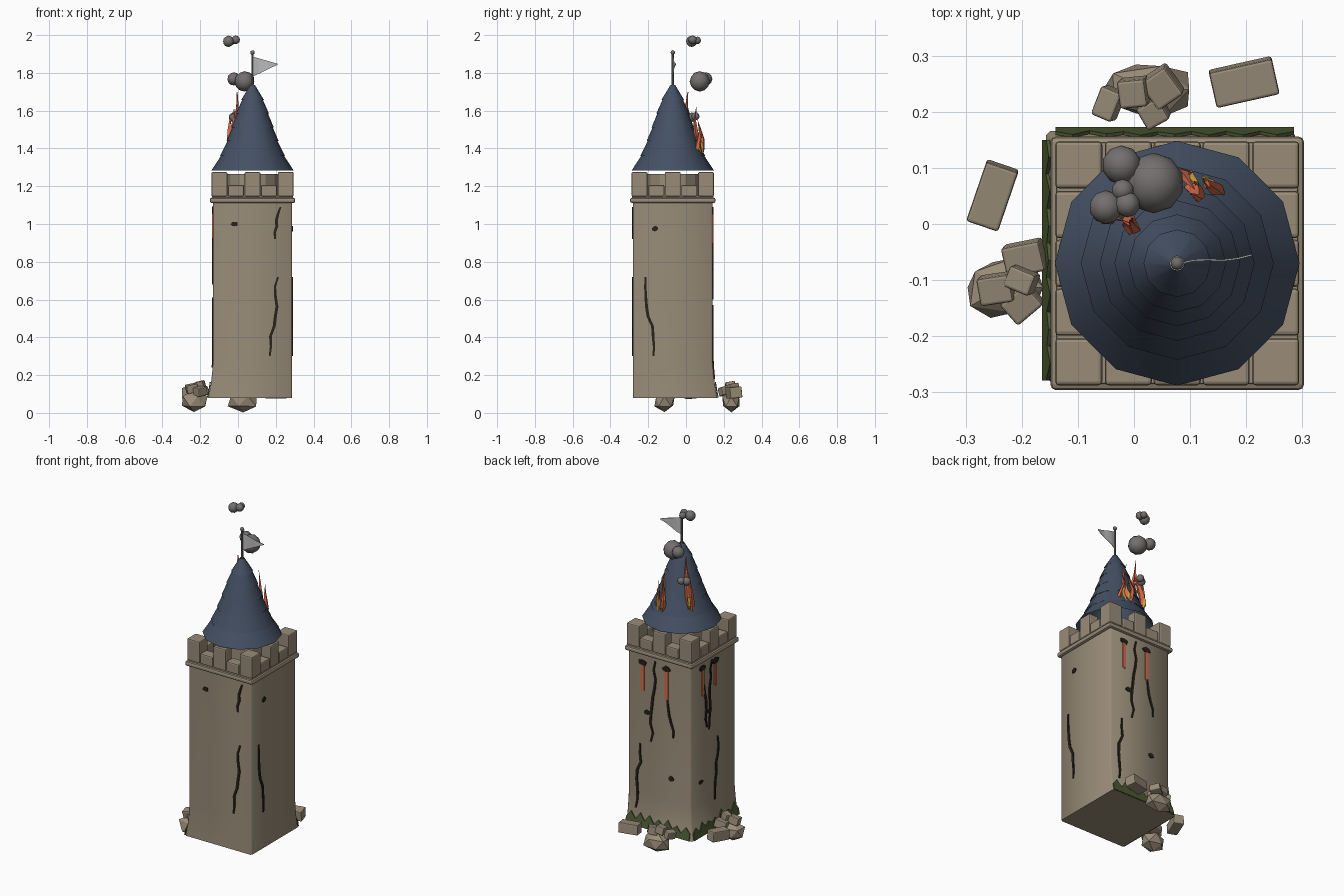
import bpy, bmesh, math, random
from mathutils import Vector, Matrix, Euler

if "Cube" in bpy.data.objects:
    bpy.data.objects.remove(bpy.data.objects["Cube"])

random.seed(4)
CX, CY = 0.077, -0.07


def mat(name, r, g, b):
    m = bpy.data.materials.new(name)
    m.diffuse_color = (r, g, b, 1)
    m.use_nodes = True
    m.node_tree.nodes["Principled BSDF"].inputs["Base Color"].default_value = m.diffuse_color
    return m


STONE = mat("sand stone", 0.32, 0.265, 0.19)
ROOF = mat("slate blue", 0.058, 0.08, 0.125)
SMOKE = mat("smoke grey", 0.17, 0.16, 0.155)
FIRE = mat("fire orange", 0.68, 0.15, 0.07)
EMBER = mat("ember yellow", 0.62, 0.34, 0.06)
DARK = mat("crack dark", 0.02, 0.016, 0.011)
MOSS = mat("moss green", 0.075, 0.105, 0.035)
CLOTH = mat("flag grey", 0.5, 0.5, 0.5)
POLE = mat("pole grey", 0.16, 0.15, 0.15)


def finish(name, bm, material, bevel=0, solid=0, smooth=0):
    bmesh.ops.recalc_face_normals(bm, faces=bm.faces)
    me = bpy.data.meshes.new(name)
    bm.to_mesh(me)
    bm.free()
    me.materials.append(material)
    ob = bpy.data.objects.new(name, me)
    bpy.context.collection.objects.link(ob)
    if solid:
        mod = ob.modifiers.new("thickness", 'SOLIDIFY')
        mod.thickness, mod.offset = solid, 0
    if bevel:
        mod = ob.modifiers.new("bevel", 'BEVEL')
        mod.width, mod.segments = bevel, 2
    if smooth:
        bpy.context.view_layer.objects.active = ob
        ob.select_set(True)
        bpy.ops.object.shade_smooth_by_angle(angle=math.radians(smooth))
        ob.select_set(False)
    return ob


def box(name, loc, size, rot=(0, 0, 0), material=STONE, bevel=0.006):
    bm = bmesh.new()
    m = Matrix.LocRotScale(Vector(loc), Euler(rot), Vector(size))
    bmesh.ops.create_cube(bm, size=1, matrix=m)
    return finish(name, bm, material, bevel)


def loft(bm, rings, caps=True):
    rows = [[bm.verts.new(p) for p in ring] for ring in rings]
    n = len(rows[0])
    for a, b in zip(rows, rows[1:]):
        for i in range(n):
            bm.faces.new((a[i], a[(i + 1) % n], b[(i + 1) % n], b[i]))
    if caps:
        bm.faces.new(rows[0])
        bm.faces.new(rows[-1])


def circle(x, y, z, r, n, start=0):
    return [(x + r * math.cos(start + i * math.tau / n),
             y + r * math.sin(start + i * math.tau / n), z) for i in range(n)]


# Tower body, flaring at the foot of the left and back walls
FLARE = [(0.08, 0.025), (0.11, 0.019), (0.15, 0.012), (0.2, 0.006), (0.27, 0.0), (1.115, 0.0)]


def body_ring(z, f, c=0.008):
    x0, x1, y0, y1 = -0.132 - f, 0.287, -0.281, 0.141 + f
    return [(x0 + c, y0, z), (x1 - c, y0, z), (x1, y0 + c, z), (x1, y1 - c, z),
            (x1 - c, y1, z), (x0 + c, y1, z), (x0, y1 - c, z), (x0, y0 + c, z)]


bm = bmesh.new()
loft(bm, [body_ring(z, f) for z, f in FLARE])
finish("tower_body", bm, STONE, smooth=50)

# Parapet: ledge courses, floor and battlements
box("parapet_ledge", (CX, CY, 1.125), (0.452, 0.452, 0.028), bevel=0.01)
box("parapet_course", (CX, CY, 1.142), (0.43, 0.43, 0.012), bevel=0.003)
for i in range(5):
    for j in range(5):
        if i in (0, 4) or j in (0, 4):
            h = 0.13 if i % 2 == 0 and j % 2 == 0 else 0.062
            w = 0.087
            sx = 0.062 if i in (0, 4) and j not in (0, 4) else w - 0.003
            sy = 0.062 if j in (0, 4) and i not in (0, 4) else w - 0.003
            x, y = CX + (i - 2) * w, CY + (j - 2) * w
            x += (i - 2) / 2 * (w - sx) / 2 if i in (0, 4) else 0
            y += (j - 2) / 2 * (w - sy) / 2 if j in (0, 4) else 0
            box("battlement", (x, y, 1.145 + h / 2), (sx, sy, h), bevel=0.007)
bm = bmesh.new()
loft(bm, [circle(CX, CY, z, 0.135, 12) for z in (1.14, 1.265)])
finish("roof_drum", bm, STONE)

# Tiered roof
tiers = [(1.283, 0.218, 0.165), (1.36, 0.172, 0.13), (1.44, 0.138, 0.105),
         (1.512, 0.112, 0.08), (1.585, 0.087, 0.053), (1.657, 0.06, 0.013)]
rings = []
for k, (z, lo, hi) in enumerate(tiers):
    top = tiers[k + 1][0] + 0.004 if k < 5 else 1.735
    rings += [circle(CX, CY, z, lo, 12), circle(CX, CY, top, hi, 12)]
bm = bmesh.new()
loft(bm, rings, caps=False)
finish("roof", bm, ROOF, smooth=40)

# Flagpole and pennant
bm = bmesh.new()
loft(bm, [circle(CX, CY, z, 0.006, 8) for z in (1.70, 1.905)])
bmesh.ops.create_icosphere(bm, subdivisions=2, radius=0.012,
                           matrix=Matrix.Translation((CX, CY, 1.908)))
finish("flagpole", bm, POLE, smooth=40)
bm = bmesh.new()
top, low = [], []
for i in range(6):
    t = i / 5
    x, y = CX + 0.005 + 0.128 * t, CY + 0.013 * t + 0.003 * math.sin(t * 7)
    top.append(bm.verts.new((x, y, 1.885 - 0.037 * t)))
    low.append(bm.verts.new((x, y, 1.782 + 0.062 * t)))
for i in range(5):
    bm.faces.new((low[i], low[i + 1], top[i + 1], top[i]))
finish("pennant", bm, CLOTH, solid=0.003)

# Smoke puffs
for x, y, z, r in [(-0.05, 0.03, 1.967, 0.03), (-0.012, 0.035, 1.975, 0.023), (-0.02, 0.06, 1.972, 0.02),
                   (0.035, 0.073, 1.755, 0.054), (-0.022, 0.105, 1.768, 0.035),
                   (-0.025, 0.03, 1.565, 0.025), (-0.003, 0.05, 1.57, 0.022)]:
    bm = bmesh.new()
    bmesh.ops.create_icosphere(bm, subdivisions=2, radius=r, matrix=Matrix.Translation((x, y, z)))
    finish("smoke_puff", bm, SMOKE, smooth=25)


# Flames: bent tapering tongues on the roof
def tongue(x, y, z, h, r, lean, material):
    bm = bmesh.new()
    rows = []
    for t, s in [(0, 0.5), (0.2, 1), (0.45, 0.75), (0.7, 0.4), (1, 0.04)]:
        b = 0.008 * math.sin(t * 6 + x * 90)
        rows.append(circle(x + lean[0] * t + b, y + lean[1] * t - b, z + h * t, r * s, 4, x * 40))
    loft(bm, rows)
    finish("flame", bm, material)


for x, y, z, h, r, lx, ly in [(-0.06, 0.02, 1.39, 0.22, 0.016, 0.035, -0.01),
                              (-0.03, 0.02, 1.42, 0.28, 0.018, 0.028, -0.01),
                              (-0.01, 0.0, 1.45, 0.25, 0.014, 0.01, 0.0),
                              (-0.005, -0.015, 1.47, 0.14, 0.011, -0.01, 0.01),
                              (0.09, 0.09, 1.36, 0.19, 0.015, 0.01, -0.02),
                              (0.115, 0.06, 1.38, 0.24, 0.017, -0.01, -0.01),
                              (0.145, 0.065, 1.36, 0.18, 0.014, -0.01, 0.0)]:
    tongue(x, y, z, h, r, (lx, ly), FIRE)
for x, y, z in [(-0.04, 0.03, 1.4), (-0.015, 0.012, 1.43), (0.105, 0.078, 1.37), (0.13, 0.075, 1.37)]:
    tongue(x, y, z, 0.12, 0.012, (0, 0), EMBER)


# Wall details are placed by face, position along the wall, and height
def on_wall(face, u, z, d=0.002):
    f = next((f0 + (f1 - f0) * (z - z0) / (z1 - z0) for (z0, f0), (z1, f1)
              in zip(FLARE, FLARE[1:]) if z0 <= z <= z1), 0)
    return {"front": (u, -0.281 - d, z), "right": (0.287 + d, u, z),
            "back": (u, 0.141 + f + d, z), "left": (-0.132 - f - d, u, z)}[face]


def crack(face, u0, z0, u1, z1):
    bm = bmesh.new()
    n = max(5, int((z0 - z1) / 0.05))
    prev = None
    for i in range(n + 1):
        t = i / n
        u = u0 + (u1 - u0) * t + (random.uniform(-0.013, 0.013) if 0 < i < n else 0)
        w = 0.008 * (0.6 + 0.4 * math.sin(math.pi * t))
        z = z0 + (z1 - z0) * t
        pair = [bm.verts.new(on_wall(face, u + s * w, z)) for s in (-1, 1)]
        if prev:
            bm.faces.new((prev[0], prev[1], pair[1], pair[0]))
        prev = pair
    finish("wall_crack", bm, DARK, solid=0.006)


def hole(face, u, z, w=0.02, h=0.014):
    bm = bmesh.new()
    bm.faces.new([bm.verts.new(on_wall(face, u + w * math.cos(a) * k, z + h * math.sin(a) * k))
                  for a, k in [(i * math.tau / 9, random.uniform(0.75, 1.15)) for i in range(9)]])
    finish("wall_hole", bm, DARK, solid=0.006)


def burn(face, u, z0, z1):
    bm = bmesh.new()
    bm.faces.new([bm.verts.new(on_wall(face, u + a, z)) for a, z in
                  [(-0.011, z0), (0.011, z0), (0.011, z1 + 0.01), (0.0, z1), (-0.011, z1 + 0.005)]])
    finish("burning_streak", bm, FIRE, solid=0.005)
    hole(face, u, z0 + 0.012, 0.03, 0.018)


for c in [("front", 0.225, 1.09, 0.197, 0.92), ("front", 0.212, 0.72, 0.168, 0.3),
          ("right", -0.215, 0.72, -0.172, 0.3),
          ("back", 0.105, 1.09, 0.135, 0.6), ("back", 0.025, 0.88, -0.015, 0.66),
          ("back", 0.205, 0.57, 0.23, 0.18), ("left", -0.055, 1.09, -0.03, 0.68),
          ("left", 0.02, 0.97, -0.01, 0.7), ("left", -0.11, 0.61, -0.08, 0.24)]:
    crack(*c)
for h in [("front", -0.02, 1.0), ("right", -0.165, 0.975), ("back", 0.16, 0.77),
          ("back", 0.0, 0.41), ("left", 0.05, 0.39), ("left", -0.03, 0.79)]:
    hole(*h)
for s in [("back", 0.19, 1.05, 0.89), ("back", 0.03, 1.05, 0.87),
          ("left", 0.03, 1.06, 0.9), ("left", -0.09, 1.06, 0.92)]:
    burn(*s)

# Moss creeping up the flared foot
for face, a, b in [("back", -0.14, 0.285), ("left", -0.279, 0.15)]:
    bm = bmesh.new()
    cols = []
    for i in range(15):
        u = a + (b - a) * i / 14
        peak = random.uniform(0.14, 0.165) if i % 2 else random.uniform(0.112, 0.125)
        cols.append([bm.verts.new(on_wall(face, u, z, 0.004)) for z in (0.081, 0.11, peak)])
    for p, q in zip(cols, cols[1:]):
        for k in range(2):
            bm.faces.new((p[k], q[k], q[k + 1], p[k + 1]))
    finish("moss", bm, MOSS, solid=0.006)


# Fallen rubble: boulders topped with broken blocks, plus two loose blocks
def boulder(x, y, z, sx, sy, sz):
    bm = bmesh.new()
    bmesh.ops.create_icosphere(bm, subdivisions=1, radius=1)
    for v in bm.verts:
        v.co *= random.uniform(0.88, 1.08)
        v.co = Vector((x + v.co.x * sx, y + v.co.y * sy, max(0.0, z + v.co.z * sz)))
    finish("boulder", bm, STONE)


boulder(-0.233, -0.113, 0.062, 0.077, 0.06, 0.058)
boulder(0.027, 0.24, 0.062, 0.09, 0.055, 0.06)
for x, y, z, sx, sy, r in [(-0.195, -0.06, 0.115, 0.07, 0.055, 0.2), (-0.245, -0.115, 0.13, 0.06, 0.05, 0.15),
                           (-0.2, -0.14, 0.115, 0.06, 0.05, 0.7), (-0.2, -0.1, 0.145, 0.05, 0.04, -0.4),
                           (0.0, 0.235, 0.14, 0.05, 0.05, 0.1), (0.05, 0.245, 0.13, 0.055, 0.06, 0.6),
                           (-0.045, 0.215, 0.115, 0.04, 0.055, -0.4), (0.035, 0.2, 0.115, 0.045, 0.045, 0.5)]:
    box("rubble_block", (x, y, z), (sx, sy, 0.045), (0.15, -0.2, r), bevel=0.005)
box("loose_block", (-0.252, 0.051, 0.108), (0.06, 0.112, 0.06), (0.1, 0, -0.33), bevel=0.005)
box("loose_block", (0.196, 0.253, 0.108), (0.115, 0.065, 0.06), (0.1, 0, 0.22), bevel=0.005)
